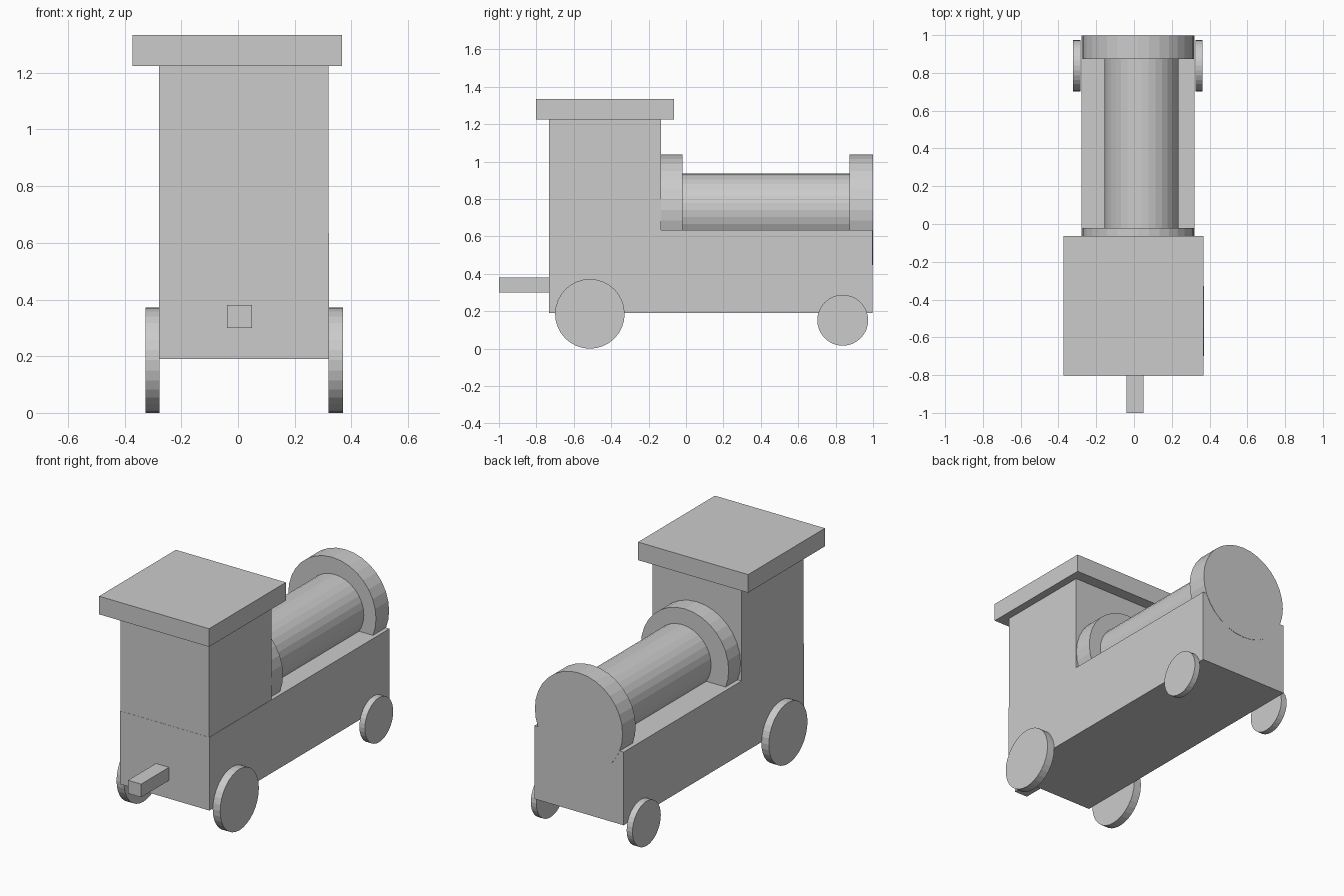
import bpy
import math

if "Cube" in bpy.data.objects:
    bpy.data.objects.remove(bpy.data.objects["Cube"])


def box(name, x, y, z):
    """Box from (min, max) ranges on each axis."""
    bpy.ops.mesh.primitive_cube_add(
        size=1, location=[(a + b) / 2 for a, b in (x, y, z)])
    ob = bpy.context.object
    ob.name = name
    ob.scale = [b - a for a, b in (x, y, z)]
    bpy.ops.object.transform_apply(location=False, rotation=False, scale=True)
    return ob


def cylinder(name, axis, span, centre, radius):
    """Flat-shaded 32-sided cylinder along x or y; centre gives the other two coordinates."""
    mid = (span[0] + span[1]) / 2
    if axis == 'x':
        loc, rot = (mid, centre[0], centre[1]), (0, math.pi / 2, 0)
    else:
        loc, rot = (centre[0], mid, centre[1]), (math.pi / 2, 0, 0)
    bpy.ops.mesh.primitive_cylinder_add(
        vertices=32, radius=radius, depth=span[1] - span[0], location=loc, rotation=rot)
    bpy.context.object.name = name


# Chassis, cab, roof and coupling bar
box("chassis", (-0.279, 0.321), (-0.733, 0.997), (0.19, 0.635))
box("cab", (-0.279, 0.319), (-0.732, -0.134), (0.635, 1.224))
box("roof", (-0.373, 0.367), (-0.802, -0.064), (1.224, 1.334))
box("coupling_bar", (-0.039, 0.049), (-1.0, -0.733), (0.30, 0.38))

# Boiler with an end ring at each end
cylinder("boiler", 'y', (-0.02, 0.873), (0.04, 0.742), 0.195)
cylinder("boiler_rear_ring", 'y', (-0.134, -0.02), (0.022, 0.742), 0.295)
cylinder("boiler_front_ring", 'y', (0.873, 0.999), (0.022, 0.742), 0.295)

# Wheels: a large pair under the cab and a small pair at the other end
for side, big, small in (("left", (-0.327, -0.277), (-0.322, -0.283)),
                         ("right", (0.32, 0.37), (0.325, 0.362))):
    cylinder(side + "_large_wheel", 'x', big, (-0.514, 0.186), 0.186)
    cylinder(side + "_small_wheel", 'x', small, (0.838, 0.152), 0.136)
